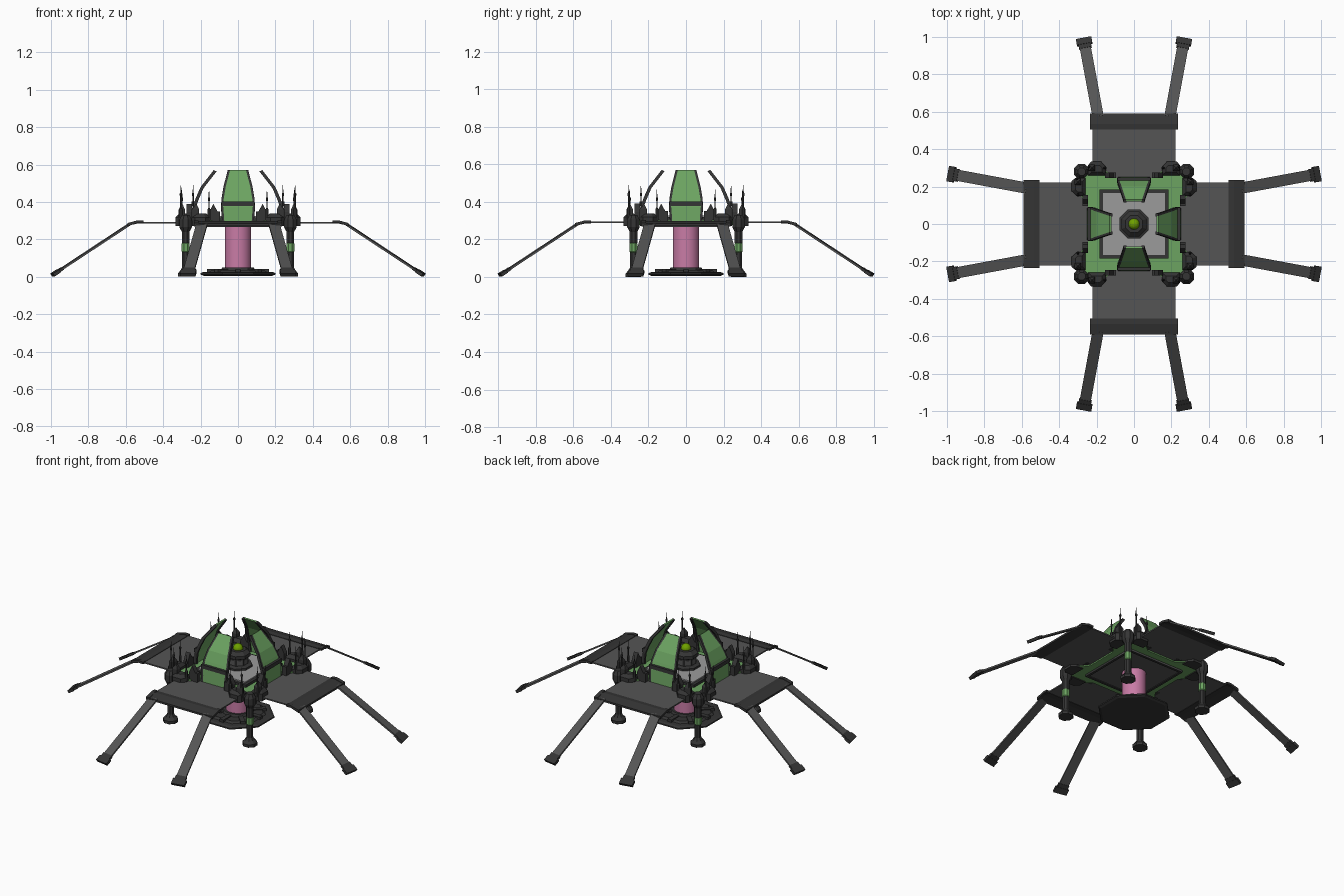
import bpy, bmesh
from math import pi, cos, sin
from mathutils import Matrix, Vector

if "Cube" in bpy.data.objects:
    bpy.data.objects.remove(bpy.data.objects["Cube"])

def material(name, r, g, b):
    m = bpy.data.materials.new(name)
    m.diffuse_color = (r, g, b, 1)
    m.use_nodes = True
    m.node_tree.nodes["Principled BSDF"].inputs["Base Color"].default_value = m.diffuse_color
    return m

DARK = material("dark_metal", .035, .035, .035)
PANEL = material("panel_grey", .09, .09, .09)
LIGHT = material("light_grey", .33, .33, .33)
GREEN = material("green_armour", .15, .37, .12)
PINK = material("pink_column", .58, .2, .38)
BULB = material("lamp_green", .16, .36, .0)
I = Matrix.Identity(4)
TURNS = [Matrix.Rotation(k * pi / 2, 4, 'Z') for k in range(4)]

def make(name, verts, faces, mat, mtx=I):
    me = bpy.data.meshes.new(name)
    me.from_pydata([mtx @ Vector(v) for v in verts], [], faces)
    bm = bmesh.new()
    bm.from_mesh(me)
    bmesh.ops.recalc_face_normals(bm, faces=bm.faces)
    bm.to_mesh(me)
    bm.free()
    me.materials.append(mat)
    ob = bpy.data.objects.new(name, me)
    bpy.context.collection.objects.link(ob)
    return ob

def loft(name, rings, mat, mtx=I):
    n = len(rings[0])
    verts = [v for r in rings for v in r]
    faces = [list(range(n)), list(range(len(verts) - n, len(verts)))]
    for a in range(len(rings) - 1):
        for i in range(n):
            j = (i + 1) % n
            faces.append([a*n + i, a*n + j, a*n + n + j, a*n + n + i])
    return make(name, verts, faces, mat, mtx)

def prism(name, pts, z0, z1, mat, mtx=I, top=1.0):
    return loft(name, [[(x, y, z0) for x, y in pts],
                       [(x * top, y * top, z1) for x, y in pts]], mat, mtx)

def box(name, x0, x1, y0, y1, z0, z1, mat, mtx=I):
    return prism(name, [(x0, y0), (x1, y0), (x1, y1), (x0, y1)], z0, z1, mat, mtx)

def lathe(name, profile, n, mat, mtx=I):
    return loft(name, [[(r * cos((i + .5) * 2 * pi / n), r * sin((i + .5) * 2 * pi / n), z)
                        for i in range(n)] for r, z in profile], mat, mtx)

def between(p, q):
    # local x runs from p to q, local y stays level
    p, q = Vector(p), Vector(q)
    x = (q - p).normalized()
    y = Vector((0, 0, 1)).cross(x).normalized()
    m = Matrix((x, y, x.cross(y))).transposed().to_4x4()
    m.translation = p
    return m, (q - p).length

# landing pad and central column
lathe("landing_pad", [(.2, .005), (.216, .012), (.216, .02), (.2, .026)], 8, DARK)
lathe("pad_step", [(.165, .026), (.15, .036)], 8, DARK)
for k in range(8):
    m = Matrix.Rotation(k * pi / 4, 4, 'Z')
    box("pad_rib", .08, .165, -.014, .014, .026, .042, DARK, m)
col = lathe("column", [(.07, .03), (.07, .29)], 32, PINK)
for p in col.data.polygons:
    p.use_smooth = len(p.vertices) == 4
lathe("column_collar", [(.095, .03), (.085, .05)], 16, DARK)

# floor deck with corner extensions
deck = []
for k in range(4):
    for x, y in [(.245, -.1), (.245, .1), (.3, .17), (.3, .23), (.23, .3), (.17, .3), (.1, .245)][1:]:
        v = TURNS[k] @ Vector((x, y, 0))
        deck.append((v.x, v.y))
prism("green_deck", deck, .278, .302, GREEN)
box("deck_underside", -.2, .2, -.2, .2, .27, .28, PANEL)
for m in TURNS:
    box("underside_frame", .185, .2, -.2, .2, .265, .28, DARK, m)
    box("deck_frame", .165, .185, -.185, .185, .3, .318, DARK, m)

# inner plinth, tower and lamp
box("inner_plinth", -.167, .167, -.167, .167, .3, .326, LIGHT)
lathe("tower", [(.085, .325), (.085, .338), (.06, .345), (.06, .385), (.073, .392),
                (.073, .412), (.05, .432)], 8, DARK)
for k in range(8):
    box("tower_window", .05, .058, -.015, .015, .35, .38, PANEL, Matrix.Rotation(k * pi / 4, 4, 'Z'))
bulb = lathe("lamp", [(.03 * cos(a), .434 + .03 * sin(a)) for a in
                      [i * pi / 12 - .3 for i in range(7)]] + [(.001, .464)], 16, BULB)

# petal profile: (outward, height, half width)
PETAL = [(.25, .295, .085), (.243, .375, .091), (.226, .42, .088), (.2, .48, .078), (.13, .57, .055)]

def petal_strip(name, f0, f1, t, mat, mtx):
    # strip along the petal between two across-positions
    rings = []
    for x, z, w in PETAL:
        a, b = f0(w), f1(w)
        rings.append([(x - t, a, z - t * .4), (x, a, z), (x, b, z), (x - t, b, z - t * .4)])
    loft(name, rings, mat, mtx)

for m in TURNS:
    petal_strip("petal", lambda w: -w + .012, lambda w: w - .012, .009, GREEN, m)
    for s in (-1, 1):
        petal_strip("petal_edge", lambda w: s * (w - .015), lambda w: s * w, .016, DARK, m)
        # pointed bracket beside each petal
        outline = [(.095, .285), (.155, .285), (.155, .345), (.132, .39), (.11, .35), (.095, .35)]
        loft("petal_bracket", [[(x, s * y, z) for y, z in outline] for x in (.245, .275)], DARK, m)
    box("petal_band", .232, .248, -.088, .088, .378, .402, DARK, m)

# wings: flat panel, sloping end bar, two thin legs with feet
for m in TURNS:
    box("wing_panel", .235, .52, -.222, .222, .286, .294, PANEL, m)
    bar = [(.505, .284), (.505, .297), (.535, .299), (.592, .284), (.592, .272), (.54, .284)]
    loft("wing_bar", [[(x, y, z) for x, z in bar] for y in (-.225, .225)], DARK, m)
    for s in (-1, 1):
        loft("wing_bar_cap", [[(x, s * y, z + (.003 if z > .283 else -.003)) for x, z in bar]
                              for y in (.212, .236)], DARK, m)
        t, length = between((.575, s * .192, .284), (.985, s * .268, .014))
        box("thin_leg", 0, length, -.03, .03, -.005, .005, PANEL, m @ t)
        box("leg_foot", length - .03, length + .008, -.042, .042, -.009, .009, DARK, m @ t)
        box("leg_ankle", length - .055, length - .03, -.034, .034, -.007, .007, DARK, m @ t)

# corner posts, shoulder blocks and antennas
for m in TURNS:
    c = m @ Matrix.Translation((.28, .28, 0))
    lathe("post_foot", [(.045, 0), (.045, .018), (.03, .034), (.02, .05)], 8, DARK, c)
    lathe("post_lower", [(.02, .04), (.02, .135)], 8, DARK, c)
    lathe("post_sleeve", [(.019, .13), (.023, .135), (.023, .178), (.019, .183)], 8, GREEN, c)
    lathe("post_upper", [(.022, .18), (.022, .24), (.036, .265), (.036, .305), (.022, .33)], 8, DARK, c)
    for swap in (False, True):
        f = m @ (Matrix(((0, 1, 0, 0), (1, 0, 0, 0), (0, 0, 1, 0), (0, 0, 0, 1))) if swap else I)
        block = [(.15, .26), (.245, .26), (.245, .315), (.23, .333), (.175, .333), (.15, .305)]
        loft("shoulder_block", [[(x, y, .272) for x, y in block],
                                [(x, y, .318) for x, y in block],
                                [(.2 + (x - .2) * .6, .295 + (y - .295) * .5, .338) for x, y in block]], DARK, f)
        t = f @ Matrix.Translation((.225, .3, 0))
        lathe("shoulder_spire", [(.024, .32), (.024, .36), (.003, .39)], 4, DARK, t)
        for x, y, top in [(.155, .3, .465), (.24, .305, .49)]:
            lathe("antenna", [(.009, .3), (.009, .36), (.004, .37), (.004, top - .06), (.007, top - .055),
                              (.007, top - .045), (.003, top - .04), (.001, top)], 6, DARK,
                  f @ Matrix.Translation((x, y, 0)))
